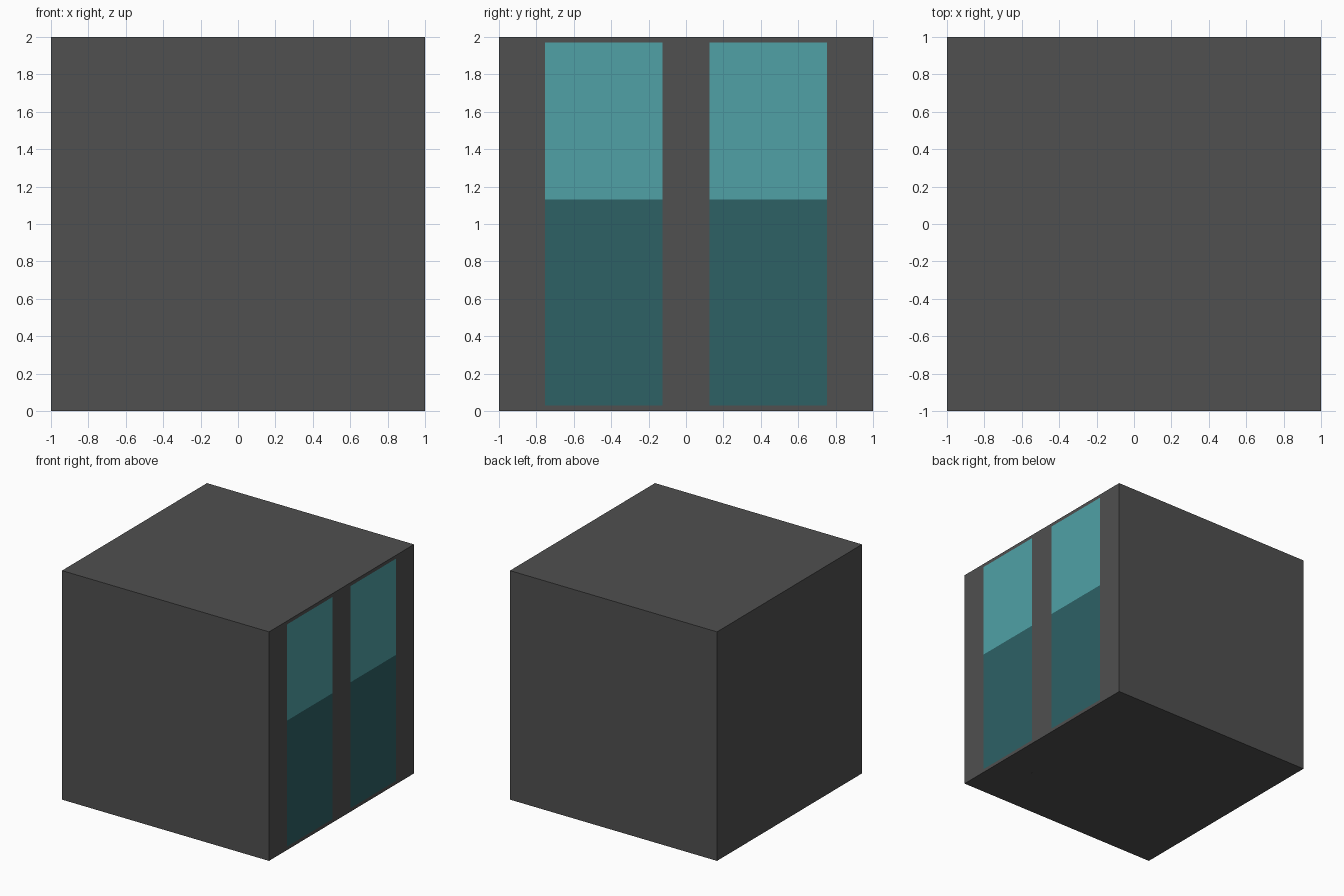
import bpy
import bmesh
from mathutils import Vector, Matrix

if "Cube" in bpy.data.objects:
    bpy.data.objects.remove(bpy.data.objects["Cube"])


def flat(name, rgb):
    m = bpy.data.materials.new(name)
    m.diffuse_color = (*rgb, 1)
    m.use_nodes = True
    m.node_tree.nodes["Principled BSDF"].inputs["Base Color"].default_value = m.diffuse_color
    return m


MATS = [flat("dark_grey", (0.079, 0.079, 0.079)),
        flat("light_teal", (0.079, 0.355, 0.382)),
        flat("deep_teal", (0.026, 0.120, 0.131))]

# Each fragment owns the space where its linear function (x, y, z, constant) is largest
CELLS = {
    "back_right_top_fragment": (0, 0, 0, 0),
    "left_top_fragment": (-1.0098, -0.7304, 0.0729, 0.0949),
    "front_fragment": (-0.951, -1.1823, -0.2624, 0.388),
    "right_bottom_fragment": (0.829, -0.842, -1.31, -0.326),
    "left_bottom_fragment": (-1.0823, 0.0615, -1.1073, 0.9383),
    "back_right_bottom_fragment": (-0.0234, 0.4415, -0.3001, -0.1119),
    "front_bottom_fragment": (-0.76, -1.1199, -1.82, 0.627),
}

# Painted window panels on the right face
Y_IN, Y_OUT, Z_LOW, Z_MID, Z_HIGH = 0.125, 0.755, 0.03, 1.13, 1.97


def right_faces(bm):
    return [f for f in bm.faces if all(v.co.x > 0.9999 for v in f.verts)]


def score_line(bm, co, no):
    faces = right_faces(bm)
    geom = set(faces)
    for f in faces:
        geom.update(f.edges)
        geom.update(f.verts)
    if geom:
        bmesh.ops.bisect_plane(bm, geom=list(geom), dist=1e-5, plane_co=co, plane_no=no)


def build_fragment(name, own):
    bm = bmesh.new()
    bmesh.ops.create_cube(bm, size=2, matrix=Matrix.Translation((0, 0, 1)))
    # Split the block along the crack planes
    for other_name, other in CELLS.items():
        if other_name == name:
            continue
        n = Vector(other[:3]) - Vector(own[:3])
        k = other[3] - own[3]
        res = bmesh.ops.bisect_plane(
            bm, geom=bm.verts[:] + bm.edges[:] + bm.faces[:], dist=1e-5,
            plane_co=-n * k / n.length_squared, plane_no=n, clear_outer=True)
        if res["geom_cut"]:
            rim = [e for e in bm.edges if e.is_boundary]
            if rim:
                bmesh.ops.edgeloop_fill(bm, edges=rim)
    bmesh.ops.recalc_face_normals(bm, faces=bm.faces[:])
    # Cut the panel outlines into the right face and colour by position
    for y in (-Y_OUT, -Y_IN, Y_IN, Y_OUT):
        score_line(bm, (1, y, 1), (0, 1, 0))
    for z in (Z_LOW, Z_MID, Z_HIGH):
        score_line(bm, (1, 0, z), (0, 0, 1))
    for f in right_faces(bm):
        c = f.calc_center_median()
        if Y_IN < abs(c.y) < Y_OUT and Z_LOW < c.z < Z_HIGH:
            f.material_index = 1 if c.z > Z_MID else 2
    me = bpy.data.meshes.new(name)
    bm.to_mesh(me)
    bm.free()
    for m in MATS:
        me.materials.append(m)
    bpy.context.collection.objects.link(bpy.data.objects.new(name, me))


for cell_name, cell in CELLS.items():
    build_fragment(cell_name, cell)
